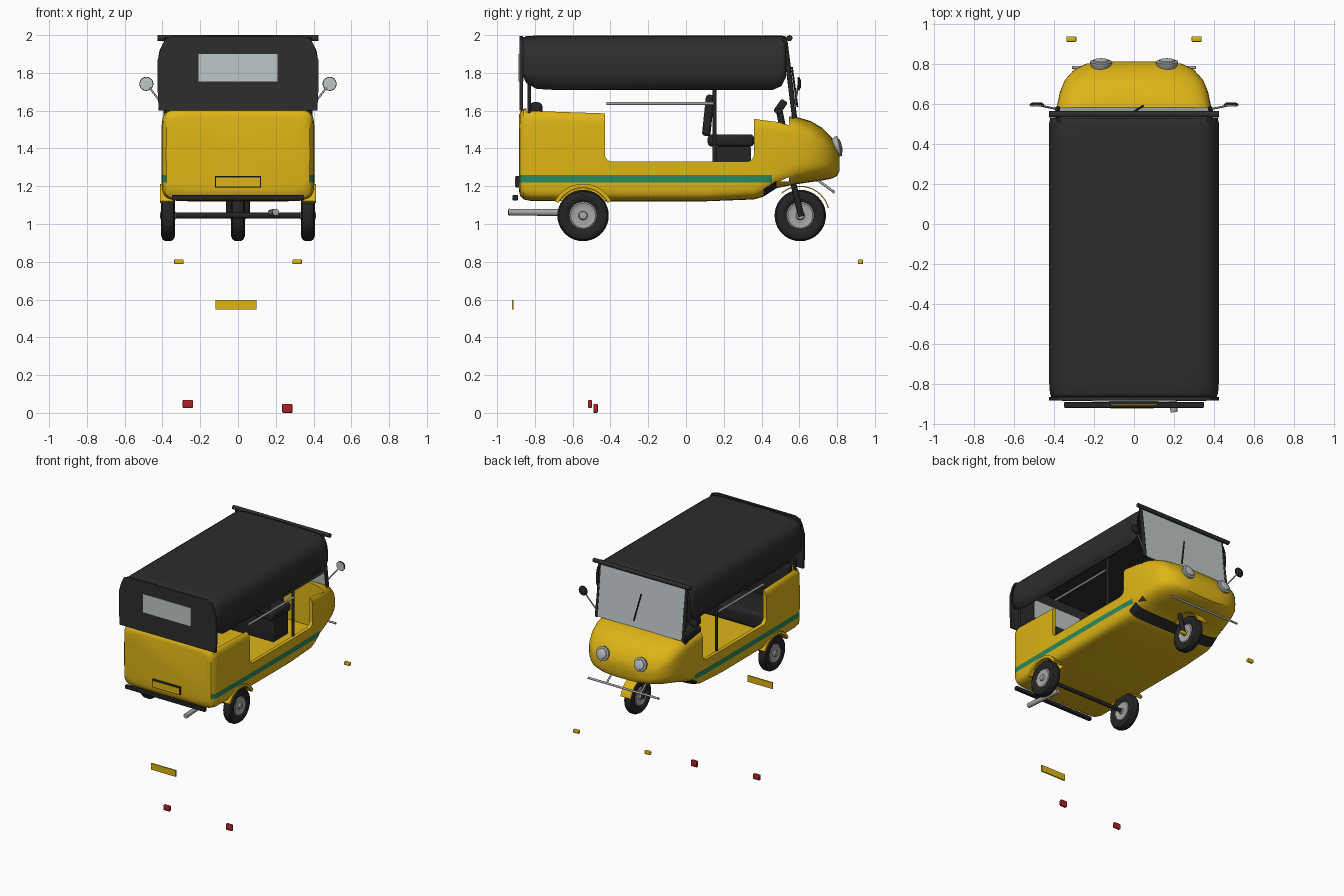
import bpy, bmesh, math
from math import sin, cos, pi, radians
from mathutils import Vector, Matrix

if "Cube" in bpy.data.objects:
    bpy.data.objects.remove(bpy.data.objects["Cube"])


def material(name, *rgb):
    m = bpy.data.materials.new(name)
    m.use_nodes = True
    m.diffuse_color = (*rgb, 1)
    m.node_tree.nodes["Principled BSDF"].inputs["Base Color"].default_value = (*rgb, 1)
    return m


YELLOW = material("taxi yellow", .73, .46, .008)
BLACK = material("canopy black", .026, .026, .026)
RUBBER = material("dark rubber", .018, .018, .018)
GREEN = material("stripe green", .025, .25, .11)
GLASS = material("window glass", .52, .57, .58)
CHROME = material("chrome", .38, .39, .39)
RED = material("lamp red", .42, .015, .02)


def finish(name, bm, *mats, smooth=35):
    bmesh.ops.recalc_face_normals(bm, faces=bm.faces)
    me = bpy.data.meshes.new(name)
    bm.to_mesh(me)
    bm.free()
    ob = bpy.data.objects.new(name, me)
    bpy.context.collection.objects.link(ob)
    for m in mats:
        me.materials.append(m)
    activate(ob)
    bpy.ops.object.shade_smooth_by_angle(angle=radians(smooth))
    return ob


def activate(ob):
    bpy.ops.object.select_all(action="DESELECT")
    ob.select_set(True)
    bpy.context.view_layer.objects.active = ob


def loft(rings, cap=True, closed=True):
    bm = bmesh.new()
    vs = [[bm.verts.new(p) for p in r] for r in rings]
    n = len(vs[0])
    for a, b in zip(vs, vs[1:]):
        for i in range(n if closed else n - 1):
            j = (i + 1) % n
            bm.faces.new((a[i], a[j], b[j], b[i]))
    if cap:
        bm.faces.new(vs[0])
        bm.faces.new(vs[-1])
    return bm


def box(name, lo, hi, mat, bevel=0.0, tilt=0):
    lo, hi = Vector(lo), Vector(hi)
    bm = bmesh.new()
    bmesh.ops.create_cube(bm, size=1)
    bmesh.ops.scale(bm, vec=hi - lo, verts=bm.verts)
    if bevel:
        bmesh.ops.bevel(bm, geom=bm.edges[:], offset=bevel, segments=4, profile=.5, affect="EDGES")
    bmesh.ops.rotate(bm, matrix=Matrix.Rotation(radians(tilt), 3, "X"), verts=bm.verts)
    bmesh.ops.translate(bm, vec=(lo + hi) / 2, verts=bm.verts)
    return finish(name, bm, mat)


def lathe(name, profile, origin, axis, mat, n=32):
    """Spin (along, radius) pairs round an axis through origin."""
    q = Vector((0, 0, 1)).rotation_difference(Vector(axis))
    o = Vector(origin)
    rings = [[o + q @ Vector((r * cos(2 * pi * k / n), r * sin(2 * pi * k / n), h))
              for k in range(n)] for h, r in profile]
    return finish(name, loft(rings), mat)


def rod(name, a, b, r, mat):
    d = Vector(b) - Vector(a)
    return lathe(name, [(0, r), (d.length, r)], a, d.normalized(), mat, 14)


def arc(name, x0, x1, cy, cz, r0, r1, a0, a1, mat, n=20):
    rings = []
    for k in range(n + 1):
        t = radians(a0 + (a1 - a0) * k / n)
        rings.append([(x, cy + r * cos(t), cz + r * sin(t))
                      for x, r in ((x0, r0), (x1, r0), (x1, r1), (x0, r1))])
    return finish(name, loft(rings), mat)


def cut(ob, cutter):
    mod = ob.modifiers.new("cut", "BOOLEAN")
    mod.operation, mod.solver, mod.object = "DIFFERENCE", "EXACT", cutter
    activate(ob)
    bpy.ops.object.modifier_apply(modifier="cut")
    bpy.data.objects.remove(cutter)


# Body shell: superellipse stations (y, half width, bottom, top, squareness)
stations = [(-.885, .35, 1.18, 1.57, 8), (-.878, .38, 1.15, 1.595, 9), (-.86, .395, 1.13, 1.61, 10),
            (-.82, .402, 1.122, 1.615, 10), (-.42, .405, 1.12, 1.6, 10), (.1, .405, 1.12, 1.58, 10),
            (.36, .402, 1.13, 1.575, 9), (.41, .4, 1.145, 1.572, 8), (.48, .396, 1.19, 1.57, 7),
            (.58, .387, 1.21, 1.568, 5), (.66, .37, 1.222, 1.545, 4), (.72, .345, 1.23, 1.51, 3.5),
            (.77, .3, 1.24, 1.46, 3), (.8, .24, 1.255, 1.41, 3), (.812, .16, 1.28, 1.375, 3)]


def section(y, w, zb, zt, e, n=56):
    pts = []
    for k in range(n):
        c, s = cos(2 * pi * k / n), sin(2 * pi * k / n)
        pts.append((w * math.copysign(abs(c) ** (2 / e), c), y,
                    (zb + zt) / 2 + (zt - zb) / 2 * math.copysign(abs(s) ** (2 / e), s)))
    return pts


bm = loft([section(*s) for s in stations])
bmesh.ops.recalc_face_normals(bm, faces=bm.faces)
for co, no in (((0, 0, 1.22), (0, 0, 1)), ((0, 0, 1.26), (0, 0, 1)), ((0, .455, 0), (0, 1, 0))):
    bmesh.ops.bisect_plane(bm, geom=bm.verts[:] + bm.edges[:] + bm.faces[:], plane_co=co, plane_no=no)
for f in bm.faces:
    c = f.calc_center_median()
    if 1.22 < c.z < 1.26 and c.y < .455 and abs(f.normal.x) > .4:
        f.material_index = 1
    elif .41 < c.y < .48 and f.normal.z < -.5:
        f.material_index = 2
body = finish("body_shell", bm, YELLOW, GREEN, RUBBER)
cut(body, box("cabin_cutter", (-.375, -.845, 1.225), (.375, .545, 2), YELLOW))
cut(body, box("door_cutter", (-1, -.43, 1.33), (1, .36, 2.2), YELLOW, .04))
for s in (-1, 1):
    cut(body, rod("arch_cutter", (s * .3, -.545, 1.045), (s * .5, -.545, 1.045), .146, YELLOW))
activate(body)
bpy.ops.object.shade_smooth_by_angle(angle=radians(35))

# Canopy: arched skin with hems rising at both ends
hems = [(-.868, 1.79, .012), (-.845, 1.745, .004), (-.79, 1.715, 0), (-.7, 1.71, 0),
        (.46, 1.71, 0), (.505, 1.73, 0), (.53, 1.78, .006)]
rings = []
for y, hem, drop in hems:
    side = [(.415 - drop, hem), (.424 - drop, 1.8), (.424 - drop, 1.87), (.415 - drop, 1.92),
            (.395, 1.96 - drop), (.36, 1.985 - drop), (.3, 1.994 - drop), (.12, 1.998 - drop)]
    rings.append([(x, y, z) for x, z in side] + [(-x, y, z) for x, z in reversed(side)])
canopy = finish("canopy", loft(rings, cap=False, closed=False), BLACK, smooth=50)
mod = canopy.modifiers.new("thickness", "SOLIDIFY")
mod.thickness, mod.offset = .01, -1
rod("canopy_front_bar", (-.425, .548, 1.984), (.425, .548, 1.984), .016, BLACK)

# Rear curtain and its window
half = [(.42, 1.6), (.425, 1.7), (.425, 1.87), (.405, 1.94), (.385, 1.98), (.34, 1.996)]
outline = half + [(-x, z) for x, z in reversed(half)]
finish("rear_curtain", loft([[(x, y, z) for x, z in outline] for y in (-.882, -.864)]), BLACK)
box("rear_window", (-.21, -.886, 1.755), (.21, -.86, 1.9), GLASS)

# Windscreen
screen = [[(x, y + d, z) for x, y, z in ((-.375, .575, 1.565), (.375, .575, 1.565),
                                         (.37, .527, 1.98), (-.37, .527, 1.98))] for d in (0, .008)]
finish("windscreen", loft(screen), GLASS)
rod("wiper", (.045, .59, 1.62), (.0, .561, 1.83), .005, RUBBER)

# Seats
box("driver_seat_base", (-.2, .16, 1.225), (.2, .345, 1.41), RUBBER, .01)
box("driver_seat_cushion", (-.22, .115, 1.41), (.22, .36, 1.475), RUBBER, .02)
box("driver_seat_back", (-.2, .095, 1.465), (.2, .14, 1.685), RUBBER, .018, tilt=-6)
box("rear_seat_cushion", (-.36, -.8, 1.23), (.36, -.47, 1.36), RUBBER, .03)
box("rear_seat_back", (-.36, -.83, 1.33), (.36, -.76, 1.645), RUBBER, .025)

# Steering
rod("steering_column", (0, .565, 1.24), (0, .49, 1.62), .018, RUBBER)
rod("handlebar", (-.2, .49, 1.62), (.2, .49, 1.62), .012, RUBBER)
box("instrument_pod", (-.06, .48, 1.58), (.06, .52, 1.66), RUBBER, .01, tilt=-35)


def wheel(prefix, x, y):
    o = (x, y, 1.045)
    edge = [(-.022, .07), (-.034, .085), (-.037, .108), (-.029, .127), (-.014, .136)]
    lathe(prefix + "_tyre", edge + [(-a, r) for a, r in reversed(edge)], o, (1, 0, 0), RUBBER, 40)
    hub = [(-.042, .012), (-.04, .02), (-.028, .024), (-.024, .05), (-.03, .066), (-.024, .074)]
    lathe(prefix + "_hub", hub + [(-a, r) for a, r in reversed(hub)], o, (1, 0, 0), CHROME)


wheel("front_wheel", 0, .605)
arc("front_mudguard", -.045, .045, .605, 1.045, .151, .157, 15, 130, YELLOW)
rod("rear_axle", (-.37, -.545, 1.045), (.37, -.545, 1.045), .015, RUBBER)

# Parts repeated on both sides
for s, side in ((-1, "right"), (1, "left")):
    wheel(side + "_rear_wheel", s * .37, -.545)
    x0, x1 = sorted((s * .34, s * .412))
    arc(side + "_wheel_arch", x0, x1, -.545, 1.045, .147, .168, 27, 153, YELLOW)
    rod(side + "_fork", (s * .048, .56, 1.25), (s * .048, .61, 1.04), .016, RUBBER)
    rod(side + "_screen_post", (s * .38, .575, 1.56), (s * .375, .522, 1.985), .014, RUBBER)
    rod(side + "_middle_post", (s * .375, .152, 1.3), (s * .375, .152, 1.95), .011, RUBBER)
    rod(side + "_rear_post", (s * .375, -.83, 1.5), (s * .375, -.83, 1.95), .01, RUBBER)
    rod(side + "_hand_rail", (s * .385, -.42, 1.638), (s * .385, .145, 1.638), .008, CHROME)
    # Headlamp
    aim = Vector((0, cos(.24), sin(.24)))
    lamp = Vector((s * .165, .8, 1.41))
    lathe(side + "_headlamp_rim", [(-.04, .035), (0, .054), (.012, .054), (.016, .044)], lamp, aim, CHROME)
    lathe(side + "_headlamp_lens", [(.01, .042), (.02, .036), (.025, .015)], lamp, aim, GLASS)
    # Mirror
    rod(side + "_mirror_arm", (s * .39, .575, 1.62), (s * .475, .593, 1.73), .005, CHROME)
    lathe(side + "_mirror_case", [(0, .037), (.008, .035), (.016, .02)], (s * .485, .592, 1.742), (0, 1, 0), RUBBER)
    lathe(side + "_mirror_glass", [(0, .033), (.003, .033)], (s * .485, .588, 1.742), (0, 1, 0), GLASS)
    rod(side + "_bumper_bracket", (s * .15, .68, 1.245), (s * .15, .78, 1.172), .007, CHROME)
    # Loose indicator lamps
    box(side + "_indicator", (s * .313 - .025, .91, .787), (s * .313 + .025, .937, .812), YELLOW, .006)

# Bumpers, exhaust, plates and loose lamps
rod("front_bumper", (-.31, .782, 1.17), (.31, .782, 1.17), .008, CHROME)
box("rear_bumper", (-.35, -.918, 1.125), (.35, -.89, 1.153), RUBBER, .005)
rod("exhaust", (.2, -.94, 1.063), (.175, -.64, 1.06), .018, CHROME)
box("plate_frame", (-.122, -.902, 1.193), (.122, -.88, 1.253), RUBBER)
box("rear_plate", (-.116, -.906, 1.199), (.116, -.898, 1.247), YELLOW)
box("loose_plate", (-.118, -.922, .548), (.098, -.912, .598), YELLOW)
box("right_tail_lamp", (-.293, -.52, .026), (-.238, -.497, .068), RED, .006)
box("left_tail_lamp", (.234, -.49, 0), (.288, -.467, .048), RED, .006)
